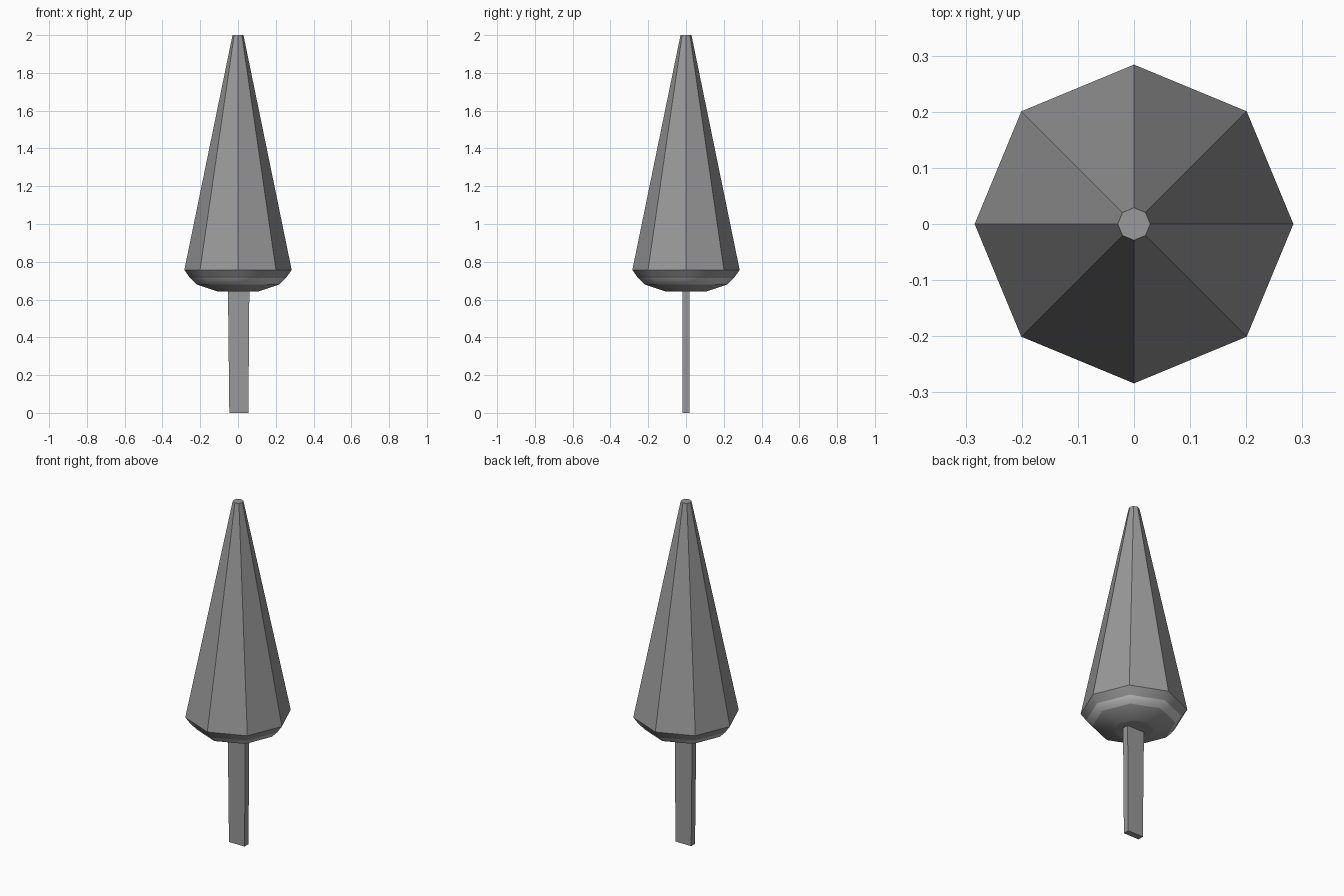
import bpy, bmesh, math

if "Cube" in bpy.data.objects:
    bpy.data.objects.remove(bpy.data.objects["Cube"])


def grey(name, value):
    mat = bpy.data.materials.new(name)
    mat.diffuse_color = (value, value, value, 1)
    mat.use_nodes = True
    mat.node_tree.nodes["Principled BSDF"].inputs["Base Color"].default_value = mat.diffuse_color
    return mat


dark = grey("dark_grey", 0.32)
light = grey("lip_grey", 0.6)


def loft(name, rings, smooth_bands=(), light_bands=()):
    """Join matching rings of points with quads and cap both ends."""
    bm = bmesh.new()
    loops = [[bm.verts.new(p) for p in ring] for ring in rings]
    n = len(loops[0])
    for band, (low, high) in enumerate(zip(loops, loops[1:])):
        for i in range(n):
            j = (i + 1) % n
            face = bm.faces.new((low[i], low[j], high[j], high[i]))
            face.smooth = band in smooth_bands
            face.material_index = int(band in light_bands)
    bm.faces.new(loops[0][::-1])
    bm.faces.new(loops[-1])
    bmesh.ops.recalc_face_normals(bm, faces=bm.faces)
    # Keep the strong edges crisp
    for edge in bm.edges:
        edge.smooth = edge.calc_face_angle() < math.radians(40)
    mesh = bpy.data.meshes.new(name)
    bm.to_mesh(mesh)
    bm.free()
    mesh.materials.append(dark)
    mesh.materials.append(light)
    obj = bpy.data.objects.new(name, mesh)
    bpy.context.collection.objects.link(obj)
    return obj


def octagon(r, z):
    return [(r * math.cos(i * math.pi / 4), r * math.sin(i * math.pi / 4), z)
            for i in range(8)]


def rectangle(x0, x1, y, z):
    return [(x0, -y, z), (x1, -y, z), (x1, y, z), (x0, y, z)]


# Eight-sided cone with a smooth, rounded-in underside
profile = [(0.105, 0.642), (0.22, 0.68), (0.254, 0.715),
           (0.284, 0.757), (0.029, 2.0)]
loft("cone_body", [octagon(r, z) for r, z in profile],
     smooth_bands=(0, 1, 2), light_bands=(1,))

# Flat, slightly tapered stake
loft("stake", [rectangle(-0.046, 0.055, 0.018, 0.0),
               rectangle(-0.053, 0.06, 0.019, 0.642)])
